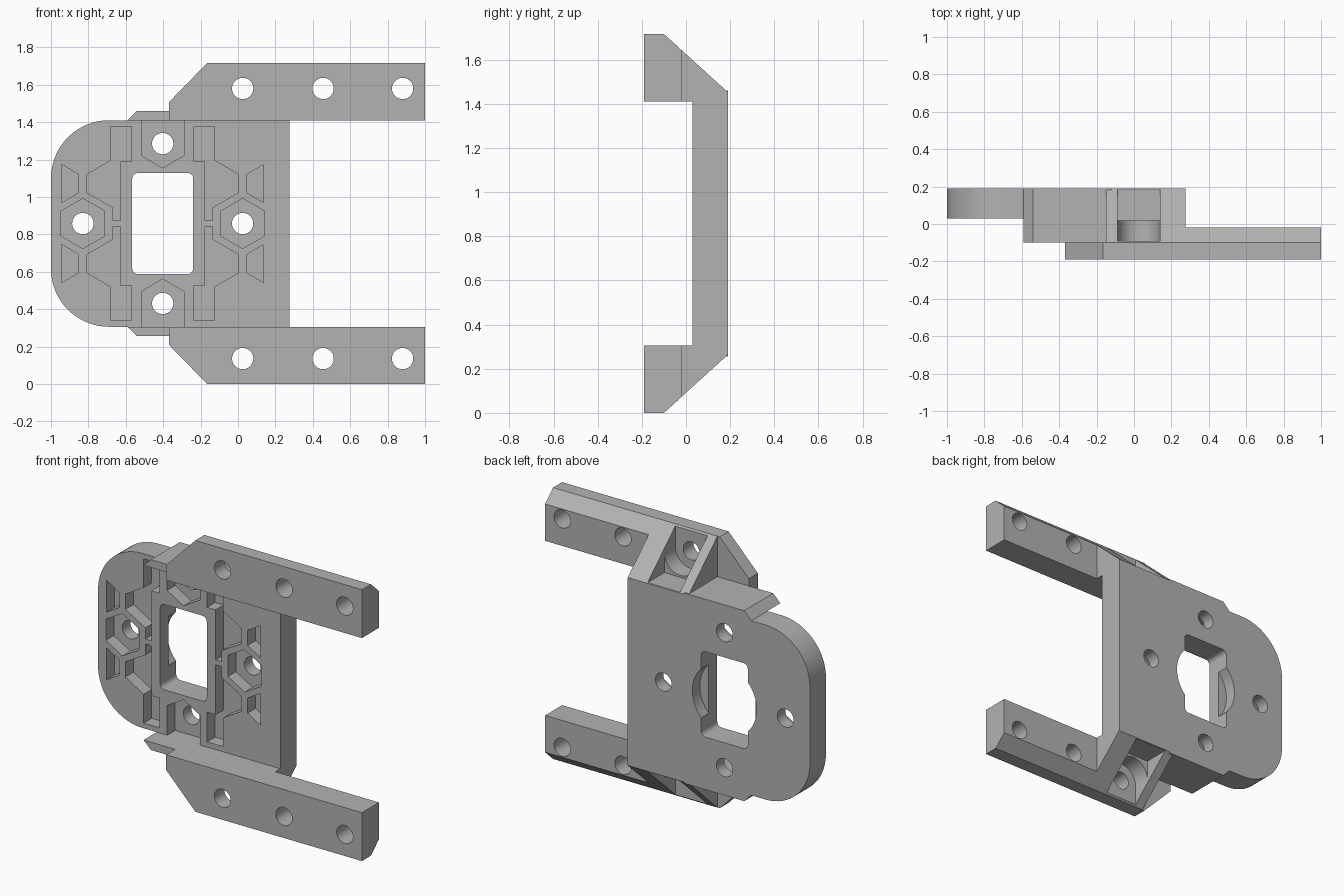
import bpy, bmesh
from math import sin, cos, pi, radians

cube = bpy.data.objects.get("Cube")
if cube:
    bpy.data.objects.remove(cube, do_unlink=True)

XC, ZC = -0.4025, 0.858      # centre of the plate's window
HOLE = 0.057                 # screw hole radius

grey = bpy.data.materials.new("plain grey")
grey.use_nodes = True
grey.diffuse_color = (0.45, 0.45, 0.45, 1)
grey.node_tree.nodes["Principled BSDF"].inputs["Base Color"].default_value = grey.diffuse_color


def arc(cx, cz, r, a0, a1, n):
    """Points along an arc, angles in degrees."""
    angles = [radians(a0 + (a1 - a0) * i / n) for i in range(n + 1)]
    return [(cx + r * cos(a), cz + r * sin(a)) for a in angles]


def circle(cx, cz, r, n=40, start=0):
    return arc(cx, cz, r, start, start + 360, n)[:-1]


def flip(pts, sx, sz):
    return [(x * sx, z * sz) for x, z in pts]


def shift(pts, dx):
    return [(x + dx, z) for x, z in pts]


def solid(name, prisms):
    """Object made of prisms (outline, start, end, axis); heights are from ZC."""
    bm = bmesh.new()
    for pts, a, b, axis in prisms:
        def place(p, t):
            return (t, p[0], p[1] + ZC) if axis == "X" else (p[0], t, p[1] + ZC)
        ends = [[bm.verts.new(place(p, t)) for p in pts] for t in (a, b)]
        bm.faces.new(ends[0])
        bm.faces.new(ends[1])
        for i in range(len(pts)):
            j = (i + 1) % len(pts)
            bm.faces.new((ends[0][i], ends[0][j], ends[1][j], ends[1][i]))
    bmesh.ops.recalc_face_normals(bm, faces=bm.faces)
    mesh = bpy.data.meshes.new(name)
    bm.to_mesh(mesh)
    bm.free()
    mesh.materials.append(grey)
    obj = bpy.data.objects.new(name, mesh)
    bpy.context.scene.collection.objects.link(obj)
    return obj


def combine(obj, other, operation):
    """Apply a boolean and remove the helper."""
    mod = obj.modifiers.new("combine", "BOOLEAN")
    mod.operation = operation
    mod.solver = "EXACT"
    mod.use_self = True
    mod.object = other
    bpy.context.view_layer.objects.active = obj
    bpy.ops.object.modifier_apply(modifier=mod.name)
    bpy.data.objects.remove(other, do_unlink=True)


# Plate with two rounded corners
half = 0.552
outline = ([(0.275, -half), (0.275, half)]
           + arc(-0.69, half - 0.31, 0.31, 90, 180, 16)
           + arc(-0.69, -half + 0.31, 0.31, 180, 270, 16))
bracket = solid("mounting_bracket", [(outline, 0.03, 0.19, "Y")])

# Window, screw holes and round relief behind the window
w, h, r = 0.163, 0.27, 0.03
window = (arc(w - r, h - r, r, 0, 90, 5) + arc(r - w, h - r, r, 90, 180, 5)
          + arc(r - w, r - h, r, 180, 270, 5) + arc(w - r, r - h, r, 270, 360, 5))
combine(bracket, solid("window_cutter", [(shift(window, XC), -0.1, 0.3, "Y")]), "DIFFERENCE")
combine(bracket, solid("relief_cutter",
                       [(circle(XC, 0, 0.225, 64), 0.115, 0.3, "Y")]), "DIFFERENCE")

# Pockets in the front of the plate
stepped = [(-.278, .519), (-.166, .519), (-.166, .332), (-.225, .332), (-.225, .016),
           (-.267, .016), (-.267, .086), (-.406, .166), (-.406, .262), (-.278, .337)]
wedge = [(-.54, .316), (-.449, .262), (-.449, .166), (-.54, .112)]
open_hex = [(0, .297), (.114, .364), (.114, .6), (-.114, .6), (-.114, .364)]
pockets, holes = [], []
for s in (1, -1):
    for t in (1, -1):
        pockets += [flip(stepped, s, t), flip(wedge, s, t)]
    pockets += [circle(s * 0.427, 0, 0.134, 6, 30), flip(open_hex, 1, s)]
    holes += [circle(s * 0.427, 0, HOLE), circle(0, s * 0.427, HOLE)]
combine(bracket, solid("pocket_cutter",
                       [(shift(p, XC), -0.1, 0.11, "Y") for p in pockets]), "DIFFERENCE")
combine(bracket, solid("hole_cutter",
                       [(shift(p, XC), -0.1, 0.3, "Y") for p in holes]), "DIFFERENCE")

# Rails above and below, each with nose, ledge and sloped brace
top, hole_h = 0.858, 0.722
rail = [(-.19, half), (-.19, top), (-.10, top), (-.02, .785), (-.02, half)]
brace = [(-.19, half), (-.19, top), (-.10, top), (.19, .594), (.19, half)]
nose = [(-.37, half), (-.37, .648), (-.165, top), (-.1, top), (-.1, half)]
ledge = [(-.59, half), (-.54, .602), (-.12, .602), (-.12, half)]
slot = arc(0.025, hole_h, 0.113, 180, 360, 24) + [(0.138, 1), (-0.088, 1)]
well = [(-.088, .597), (.138, .597), (.138, 1), (-.088, 1)]
for name, s in (("upper", 1), ("lower", -1)):
    arm = solid(name + "_rail", [(flip(rail, 1, s), 0.2, 1, "X")])
    combine(arm, solid("brace", [(flip(brace, 1, s), -0.15, 0.275, "X")]), "UNION")
    combine(arm, solid("nose", [(flip(nose, 1, s), -0.19, -0.1, "Y")]), "UNION")
    combine(arm, solid("ledge", [(flip(ledge, 1, s), -0.1, 0.19, "Y")]), "UNION")
    # Screw well in the brace
    combine(arm, solid("slot_cutter", [(flip(slot, 1, s), -0.09, 0.025, "Y")]), "DIFFERENCE")
    combine(arm, solid("well_cutter", [(flip(well, 1, s), 0.02, 0.3, "Y")]), "DIFFERENCE")
    # Screw holes along the rail
    drills = [(circle(x, s * hole_h, HOLE), -0.3, 0.3, "Y") for x in (0.025, 0.455, 0.88)]
    combine(arm, solid("drill_cutter", drills), "DIFFERENCE")
    combine(bracket, arm, "UNION")

# Smooth round walls, sharp edges elsewhere
bpy.ops.object.select_all(action="DESELECT")
bracket.select_set(True)
bpy.context.view_layer.objects.active = bracket
bpy.ops.object.shade_smooth_by_angle(angle=radians(25))
